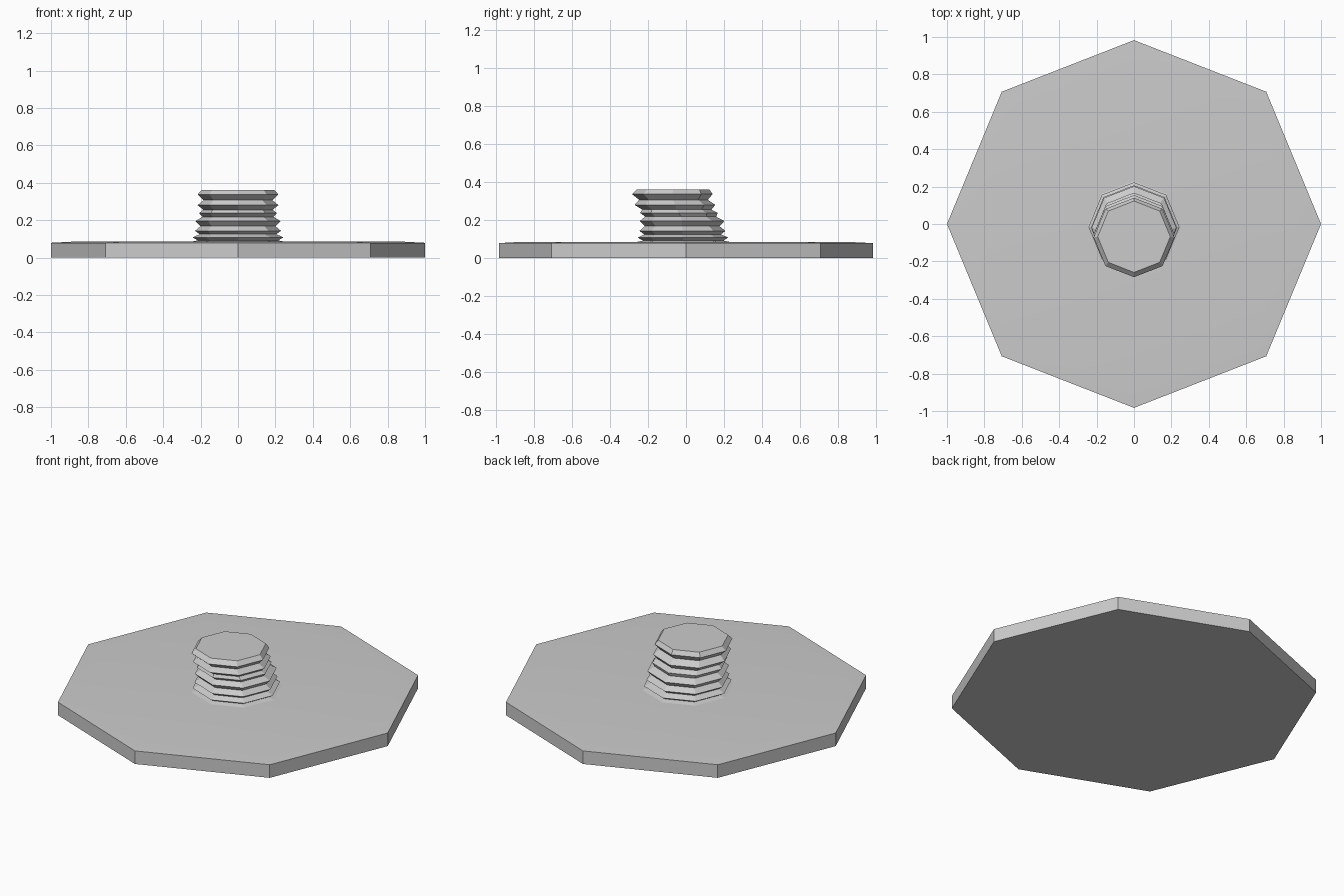
import bpy, bmesh
from math import cos, sin, pi

if "Cube" in bpy.data.objects:
    bpy.data.objects.remove(bpy.data.objects["Cube"])

def lathe(name, rings, sides=8, limit=1.0):
    """Stack of octagonal rings (radius, centre y, z), capped at both ends."""
    bm = bmesh.new()
    loops = []
    for r, cy, z in rings:
        loop = []
        for i in range(sides):
            a = 2 * pi * i / sides
            y = max(-limit, min(limit, sin(a)))
            loop.append(bm.verts.new((r * cos(a), cy + r * y, z)))
        loops.append(loop)
    for lo, hi in zip(loops, loops[1:]):
        for i in range(sides):
            j = (i + 1) % sides
            bm.faces.new((lo[i], lo[j], hi[j], hi[i]))
    bm.faces.new(loops[0][::-1])
    bm.faces.new(loops[-1])
    bmesh.ops.recalc_face_normals(bm, faces=bm.faces)
    mesh = bpy.data.meshes.new(name)
    bm.to_mesh(mesh)
    bm.free()
    obj = bpy.data.objects.new(name, mesh)
    bpy.context.collection.objects.link(obj)
    return obj

# Flat octagonal base with a barely sloped rim
base = lathe("base_plate", [(1.0, 0, 0), (1.0, 0, 0.079), (0.885, -0.01, 0.085)], limit=0.983)
bpy.context.view_layer.objects.active = base
base.select_set(True)
bpy.ops.object.shade_smooth_by_angle(angle=0.5)

# Leaning ribbed stem: alternating ridges and grooves
lathe("ribbed_stem", [
    (0.25, -0.015, 0.080), (0.25, -0.015, 0.085),
    (0.215, -0.015, 0.092), (0.243, -0.016, 0.108),
    (0.205, -0.018, 0.125), (0.230, -0.019, 0.143),
    (0.200, -0.020, 0.168), (0.227, -0.021, 0.195),
    (0.190, -0.028, 0.218), (0.208, -0.037, 0.238),
    (0.185, -0.048, 0.255), (0.216, -0.058, 0.280),
    (0.184, -0.066, 0.307), (0.216, -0.072, 0.337),
    (0.194, -0.068, 0.362),
], limit=0.983)
